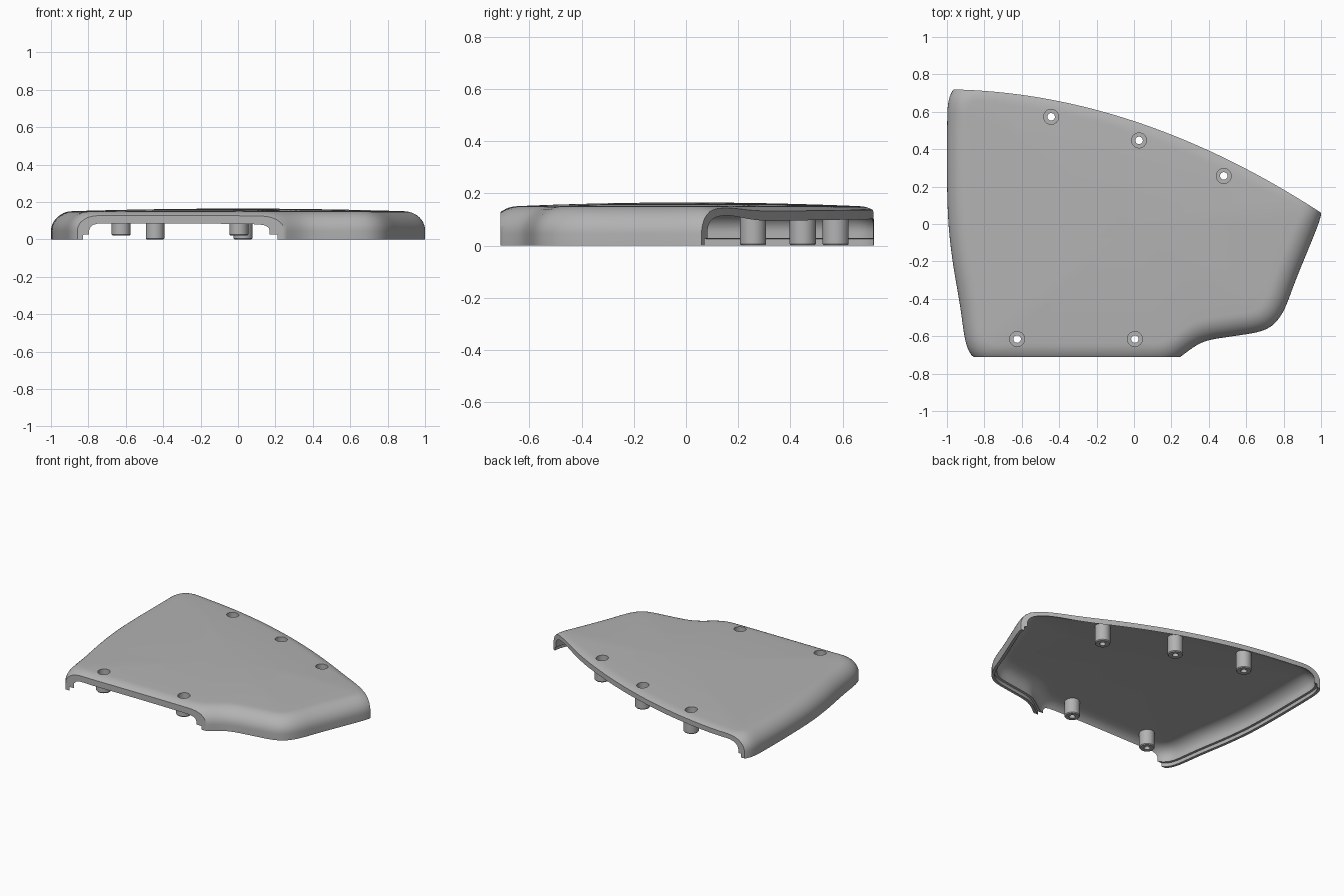
import bpy, bmesh, math
from mathutils import Vector

cube = bpy.data.objects.get("Cube")
if cube:
    bpy.data.objects.remove(cube)

grey = bpy.data.materials.new("plain grey")
grey.use_nodes = True
grey.diffuse_color = (0.45, 0.45, 0.45, 1)
grey.node_tree.nodes["Principled BSDF"].inputs["Base Color"].default_value = (0.45, 0.45, 0.45, 1)


def add_object(name, bm):
    bmesh.ops.recalc_face_normals(bm, faces=bm.faces)
    mesh = bpy.data.meshes.new(name)
    bm.to_mesh(mesh)
    bm.free()
    mesh.materials.append(grey)
    obj = bpy.data.objects.new(name, mesh)
    bpy.context.collection.objects.link(obj)
    return obj


def smooth(obj, angle=35):
    bpy.ops.object.select_all(action="DESELECT")
    obj.select_set(True)
    bpy.context.view_layer.objects.active = obj
    bpy.ops.object.shade_smooth_by_angle(angle=math.radians(angle))


def bridge(bm, a, b):
    n = len(a)
    for i in range(n):
        j = (i + 1) % n
        bm.faces.new((a[i], a[j], b[j], b[i]))


def prism(name, points, z0, z1):
    bm = bmesh.new()
    low, high = ([bm.verts.new((x, y, z)) for x, y in points] for z in (z0, z1))
    bridge(bm, low, high)
    bm.faces.new(low)
    bm.faces.new(high)
    obj = add_object(name, bm)
    obj.hide_render = True
    return obj


def back_edge(x):
    u = x + 1
    return 0.72 - 0.01 * u - 0.16 * u * u


def rounded(points, steps=3):
    # Corner cutting of a closed outline
    for _ in range(steps):
        cut = []
        for p, q in zip(points, points[1:] + points[:1]):
            cut += [p.lerp(q, 0.25), p.lerp(q, 0.75)]
        points = cut
    return points


def resample(points, count):
    loop = points + points[:1]
    lengths = [(q - p).length for p, q in zip(loop, loop[1:])]
    step, out, k, start = sum(lengths) / count, [], 0, 0.0
    for i in range(count):
        while start + lengths[k] < i * step:
            start += lengths[k]
            k += 1
        out.append(loop[k].lerp(loop[k + 1], (i * step - start) / lengths[k]))
    return out


# Plan outline of the uncut cover, anticlockwise from the front left corner
outline = [(-0.70, -0.755), (0.10, -0.755), (0.19, -0.745), (0.25, -0.71), (0.32, -0.655),
           (0.39, -0.62), (0.55, -0.597), (0.69, -0.575), (0.76, -0.53), (0.81, -0.45),
           (0.86, -0.31), (0.93, -0.14), (0.987, 0.0), (1.004, 0.06), (1.0, 0.11),
           (0.96, 0.165), (0.88, 0.23)]
outline += [(x / 10, back_edge(x / 10) + 0.062) for x in range(7, -9, -3)]
outline += [(-0.90, 0.77), (-0.96, 0.73), (-0.99, 0.68), (-1.0, 0.59), (-1.0, 0.08),
            (-0.975, -0.18), (-0.93, -0.43), (-0.908, -0.6), (-0.89, -0.67), (-0.86, -0.715),
            (-0.80, -0.75)]
rim = resample(rounded([Vector(p) for p in outline]), 200)
N = len(rim)

# Inward directions, averaged along the rim so inset rings never cross
raw = []
for i in range(N):
    t = (rim[(i + 1) % N] - rim[i - 1]).normalized()
    raw.append(Vector((-t.y, t.x)))
inward = [sum((raw[(i + k) % N] for k in range(-8, 9)), Vector((0, 0))).normalized()
          for i in range(N)]


def fillet(d0, d1, z0, z1, steps=10):
    quarter = [math.pi / 2 * k / steps for k in range(steps + 1)]
    return [(d1 - (d1 - d0) * math.cos(a), z0 + (z1 - z0) * math.sin(a)) for a in quarter]


def surface_rings(bm, profile, dome):
    rings = []
    for d, z in profile:
        rings.append([bm.verts.new((*(p + n * d), z)) for p, n in zip(rim, inward)])
    d, z = profile[-1]
    for s in (0.9, 0.78, 0.64, 0.48, 0.32, 0.16):
        rings.append([bm.verts.new((*((p + n * d) * s), z + dome * (1 - s * s)))
                      for p, n in zip(rim, inward)])
    for a, b in zip(rings, rings[1:]):
        bridge(bm, a, b)
    centre = bm.verts.new((0, 0, z + dome))
    for i in range(N):
        bm.faces.new((rings[-1][i], rings[-1][(i + 1) % N], centre))
    return rings[0]


# Shell: outer skin, inner skin with a thin lip, joined along the base
bm = bmesh.new()
outer = surface_rings(bm, [(0, 0)] + fillet(0, 0.12, 0.045, 0.151), 0.014)
inner = surface_rings(bm, [(0.02, 0), (0.02, 0.025), (0.035, 0.027)]
                      + fillet(0.035, 0.13, 0.05, 0.128), 0.014)
bridge(bm, outer, inner)
shell = add_object("cover_shell", bm)

# Trim the front straight and the back along its curve
xs = [1.2 - 0.05 * k for k in range(49)]
trim = prism("trim_helper", [(-1.2, -0.71), (1.2, -0.71)] + [(x, back_edge(x)) for x in xs], -0.1, 0.3)

bosses = [(-0.625, -0.615, 0.02), (0.005, -0.615, 0.02),
          (-0.443, 0.573, 0.0), (0.027, 0.447, 0.0), (0.48, 0.257, 0.0)]


def circle(r, n=32):
    return [(r * math.cos(math.tau * k / n), r * math.sin(math.tau * k / n)) for k in range(n)]


cutters = [(trim, "INTERSECT")]
for i, (x, y, z) in enumerate(bosses):
    points = [(x + a, y + b) for a, b in circle(0.04)]
    cutters.append((prism(f"hole_helper_{i + 1}", points, 0.06, 0.3), "DIFFERENCE"))
for cutter, operation in cutters:
    mod = shell.modifiers.new("cut", "BOOLEAN")
    mod.object, mod.operation, mod.solver = cutter, operation, "EXACT"
    bpy.context.view_layer.objects.active = shell
    bpy.ops.object.modifier_apply(modifier=mod.name)
for cutter, _ in cutters:
    bpy.data.objects.remove(cutter)
smooth(shell)

# Screw bosses: hollow posts with a small hole in the floor
for i, (x, y, z) in enumerate(bosses):
    bm = bmesh.new()
    section = [(0.05, 0.142), (0.05, z + 0.006), (0.045, z), (0.02, z),
               (0.02, z + 0.03), (0.04, z + 0.03), (0.04, 0.142)]
    rings = [[bm.verts.new((x + a, y + b, h)) for a, b in circle(r)] for r, h in section]
    for a, b in zip(rings, rings[1:] + rings[:1]):
        bridge(bm, a, b)
    smooth(add_object(f"screw_boss_{i + 1}", bm))
